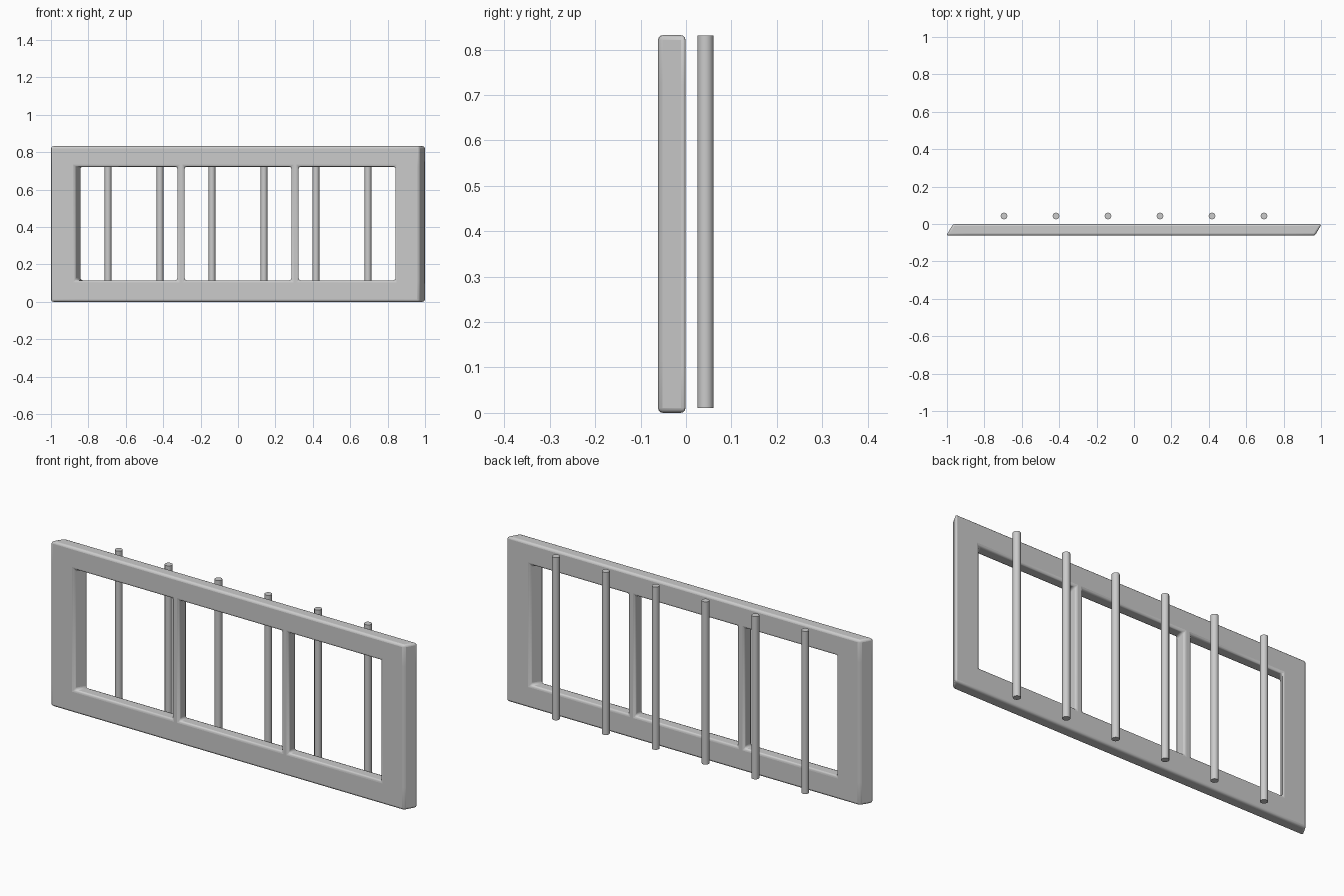
import bpy, bmesh

if "Cube" in bpy.data.objects:
    bpy.data.objects.remove(bpy.data.objects["Cube"])

Y0, Y1 = -0.0615, -0.001       # frame front and back
SHEAR = 0.035                  # end posts lean sideways through the depth


def smooth(obj, angle=0.7):
    bpy.ops.object.select_all(action='DESELECT')
    obj.select_set(True)
    bpy.context.view_layer.objects.active = obj
    bpy.ops.object.shade_smooth_by_angle(angle=angle)


# Window frame: slanted end posts, two rails, two straight mullions in one mesh
xs = [-1.003, -0.872, -0.324, -0.285, 0.285, 0.324, 0.837, 0.968]
zs = [0.0, 0.115, 0.722, 0.832]
bm = bmesh.new()


def layer(y, back):
    rows = []
    for i, x in enumerate(xs):
        dx = SHEAR if back and i in (0, 1, 6, 7) else 0
        rows.append([bm.verts.new((x + dx, y, z)) for z in zs])
    return rows


front, rear = layer(Y0, False), layer(Y1, True)
solid = {(i, k) for i in range(7) for k in range(3) if k != 1 or i % 2 == 0}
for i, k in solid:
    ring = [(i, k), (i + 1, k), (i + 1, k + 1), (i, k + 1)]
    bm.faces.new([front[a][b] for a, b in ring])
    bm.faces.new([rear[a][b] for a, b in reversed(ring)])
    # side walls only where the neighbouring cell is empty
    for n, (di, dk) in enumerate([(0, -1), (1, 0), (0, 1), (-1, 0)]):
        if (i + di, k + dk) not in solid:
            (a, b), (c, d) = ring[n], ring[(n + 1) % 4]
            bm.faces.new([front[c][d], front[a][b], rear[a][b], rear[c][d]])
bmesh.ops.recalc_face_normals(bm, faces=bm.faces)
mesh = bpy.data.meshes.new("window_frame")
bm.to_mesh(mesh)
bm.free()
frame = bpy.data.objects.new("window_frame", mesh)
bpy.context.collection.objects.link(frame)
bev = frame.modifiers.new("rounded_edges", 'BEVEL')
bev.width = 0.011
bev.segments = 3
bev.limit_method = 'ANGLE'
bev.angle_limit = 0.4
smooth(frame, 0.8)

# Six round bars behind the frame
for i in range(6):
    bpy.ops.mesh.primitive_cylinder_add(vertices=12, radius=0.018, depth=0.82,
                                        location=(-0.695 + 0.278 * i, 0.043, 0.421))
    bar = bpy.context.object
    bar.name = f"bar_{i + 1}"
    smooth(bar)
